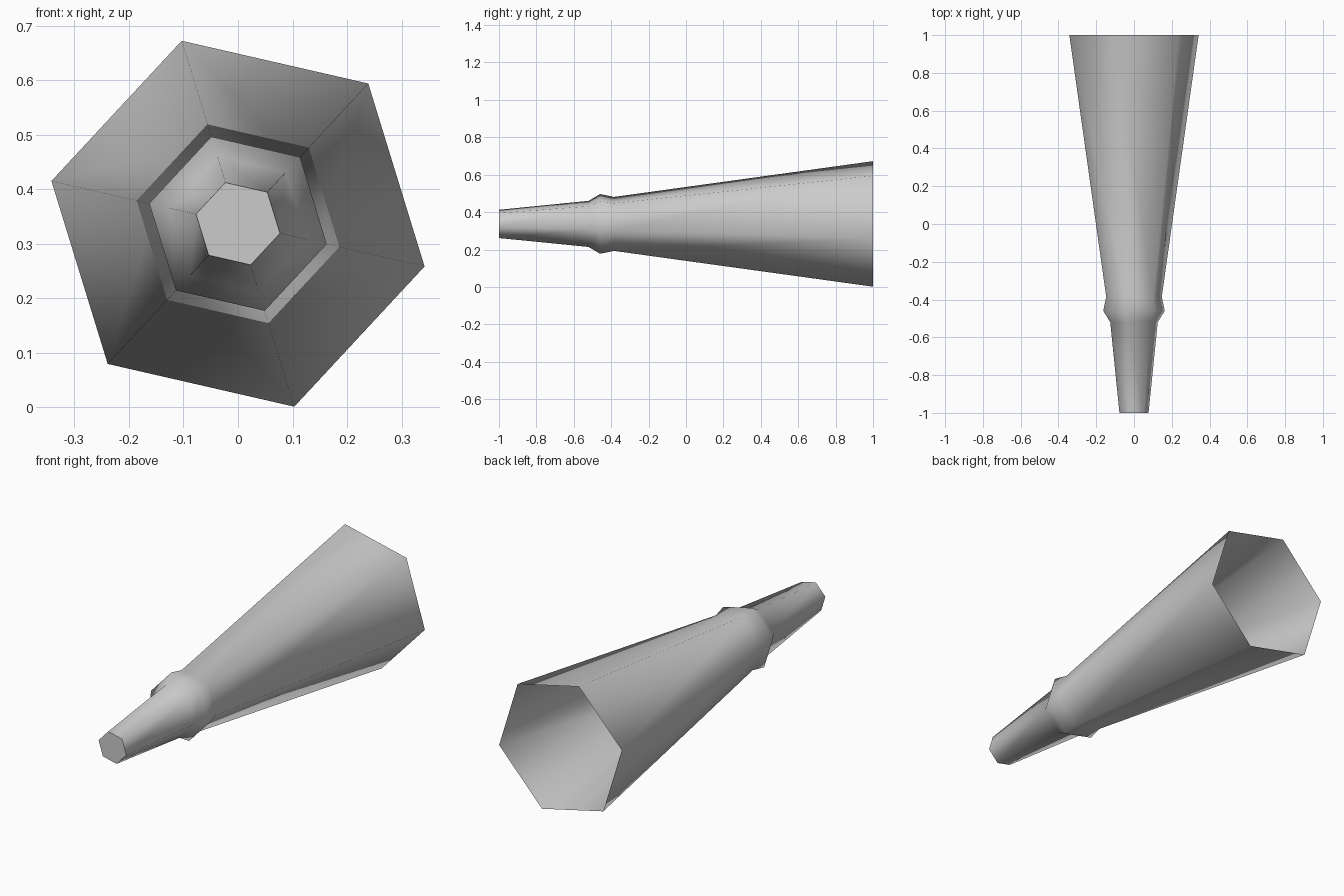
import bpy
import bmesh
from math import cos, sin, radians, tau

cube = bpy.data.objects.get("Cube")
if cube:
    bpy.data.objects.remove(cube, do_unlink=True)

SIDES = 6
TWIST = radians(-12.9)
CENTRE_Z = 0.337

# Profile along the length: (y, radius), from closed tip to open mouth
PROFILE = [(-1.0, 0.079), (-0.52, 0.129), (-0.46, 0.167),
           (-0.385, 0.151), (1.0, 0.351)]

grey = bpy.data.materials.new("plain grey")
grey.use_nodes = True
colour = (0.6, 0.6, 0.6, 1)
grey.diffuse_color = colour
grey.node_tree.nodes["Principled BSDF"].inputs["Base Color"].default_value = colour


def ring(bm, y, radius):
    angles = [TWIST + tau * i / SIDES for i in range(SIDES)]
    return [bm.verts.new((radius * cos(a), y, CENTRE_Z + radius * sin(a)))
            for a in angles]


# Hexagonal flared tube with a raised collar, open at the back
bm = bmesh.new()
rings = [ring(bm, y, r) for y, r in PROFILE]
for near, far in zip(rings, rings[1:]):
    for i in range(SIDES):
        j = (i + 1) % SIDES
        bm.faces.new((near[i], far[i], far[j], near[j])).smooth = True

# Flat tip with a crisp rim
tip = bm.faces.new(rings[0])
for edge in tip.edges:
    edge.smooth = False
bmesh.ops.recalc_face_normals(bm, faces=bm.faces)
# Make sure the surface faces outward
bm.normal_update()
if tip.normal.y > 0:
    bmesh.ops.reverse_faces(bm, faces=bm.faces)

mesh = bpy.data.meshes.new("flared_tube")
bm.to_mesh(mesh)
bm.free()
mesh.materials.append(grey)
tube = bpy.data.objects.new("flared_tube", mesh)
bpy.context.collection.objects.link(tube)
